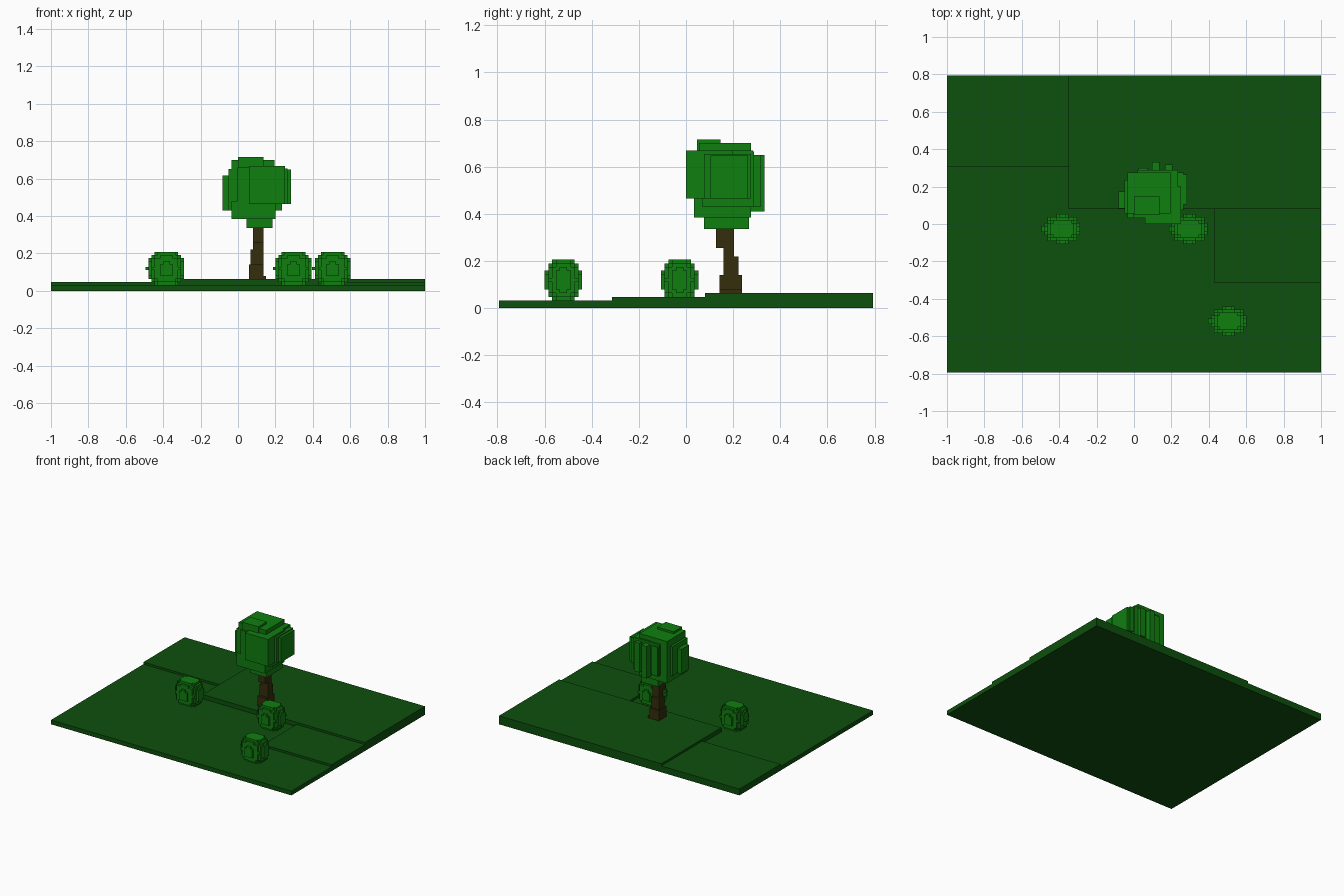
import bpy, bmesh
from mathutils import Vector

cube = bpy.data.objects.get("Cube")
if cube:
    bpy.data.objects.remove(cube, do_unlink=True)

V = 2 / 126            # edge of one voxel
DEPTH = 50 * V         # half depth of the ground


def material(name, rgb):
    mat = bpy.data.materials.new(name)
    mat.use_nodes = True
    mat.diffuse_color = (*rgb, 1)
    bsdf = mat.node_tree.nodes["Principled BSDF"]
    bsdf.inputs["Base Color"].default_value = (*rgb, 1)
    bsdf.inputs["Roughness"].default_value = 0.9
    return mat


GRASS = material("dark_grass_green", (0.004, 0.080, 0.004))
LEAF = material("leaf_green", (0.005, 0.210, 0.005))
BARK = material("bark_brown", (0.036, 0.026, 0.004))


def finish(name, bm, mat):
    bmesh.ops.recalc_face_normals(bm, faces=bm.faces)
    mesh = bpy.data.meshes.new(name)
    bm.to_mesh(mesh)
    bm.free()
    mesh.materials.append(mat)
    obj = bpy.data.objects.new(name, mesh)
    bpy.context.collection.objects.link(obj)
    return obj


def boxes(name, mat, specs):
    """One object from boxes given as (x0, x1, y0, y1, z0, z1)."""
    bm = bmesh.new()
    for x0, x1, y0, y1, z0, z1 in specs:
        made = bmesh.ops.create_cube(bm, size=1)["verts"]
        bmesh.ops.scale(bm, vec=(x1 - x0, y1 - y0, z1 - z0), verts=made)
        bmesh.ops.translate(bm, vec=((x0 + x1) / 2, (y0 + y1) / 2, (z0 + z1) / 2), verts=made)
    return finish(name, bm, mat)


def voxels(name, mat, cells, origin):
    """Outer skin of a set of voxel cells."""
    bm = bmesh.new()
    for cell in cells:
        for axis in range(3):
            for side in (0, 1):
                near = list(cell)
                near[axis] += 2 * side - 1
                if tuple(near) in cells:
                    continue
                b, c = (axis + 1) % 3, (axis + 2) % 3
                ring = [(0, 0), (1, 0), (1, 1), (0, 1)]
                verts = []
                for p, q in (ring if side else ring[::-1]):
                    co = list(cell)
                    co[axis] += side
                    co[b] += p
                    co[c] += q
                    verts.append(bm.verts.new(Vector(origin) + Vector(co) * V))
                bm.faces.new(verts)
    mesh = bpy.data.meshes.new(name)
    bmesh.ops.remove_doubles(bm, verts=bm.verts, dist=V * 0.1)
    bm.to_mesh(mesh)
    bm.free()
    mesh.materials.append(mat)
    obj = bpy.data.objects.new(name, mesh)
    bpy.context.collection.objects.link(obj)
    return obj


# Stepped ground
boxes("ground_slab", GRASS, [(-1, 1, -DEPTH, DEPTH, 0, 2 * V)])
boxes("high_terrace", GRASS, [(-0.35, 1, 0.08, DEPTH, 2 * V, 4 * V)])
boxes("back_right_step", GRASS, [(-1, -0.35, 0.305, DEPTH, 2 * V, 3 * V)])
boxes("front_left_step", GRASS, [(0.43, 1, -0.315, 0.08, 2 * V, 3 * V)])

# Crooked trunk
boxes("tree_trunk", BARK, [
    (0.06, 0.15, 0.143, 0.237, 4 * V, 0.08),
    (0.06, 0.136, 0.143, 0.237, 0.08, 0.14),
    (0.068, 0.136, 0.16, 0.222, 0.14, 0.22),
    (0.08, 0.136, 0.16, 0.204, 0.22, 0.256),
    (0.08, 0.136, 0.127, 0.204, 0.256, 0.40),
])

# Blocky crown
boxes("crown_core", LEAF, [
    (-0.035, 0.195, 0.056, 0.275, 0.385, 0.70),
    (-0.035, 0.20, 0.033, 0.267, 0.385, 0.48),
    (0.045, 0.185, 0.076, 0.267, 0.335, 0.45),
    (0.0, 0.136, 0.047, 0.147, 0.60, 0.715),
])
boxes("crown_front", LEAF, [
    (0.06, 0.25, 0.0, 0.20, 0.465, 0.668),
    (-0.003, 0.10, 0.033, 0.20, 0.43, 0.66),
])
boxes("crown_right", LEAF, [
    (-0.083, 0.0, 0.083, 0.174, 0.43, 0.615),
    (-0.052, 0.0, 0.056, 0.235, 0.43, 0.65),
])
boxes("crown_left", LEAF, [
    (0.10, 0.284, 0.104, 0.264, 0.465, 0.648),
    (0.10, 0.265, 0.076, 0.275, 0.465, 0.655),
    (0.10, 0.235, 0.07, 0.285, 0.43, 0.668),
])
boxes("crown_back", LEAF, [
    (0.095, 0.137, 0.20, 0.332, 0.41, 0.65),
    (0.165, 0.207, 0.20, 0.317, 0.43, 0.65),
    (0.025, 0.075, 0.20, 0.300, 0.43, 0.65),
    (0.02, 0.235, 0.20, 0.288, 0.43, 0.665),
])

# Rounded voxel bush: flattened front to back, cut off at the ground
bush = set()
for i in range(-6, 6):
    for j in range(-5, 5):
        for k in range(0, 11):
            dx, dy, dz = (i + 0.5) / 6.1, (j + 0.5) / 4.75, (k - 4.8) / 6.4
            if abs(dx) ** 2.3 + abs(dy) ** 2.3 + abs(dz) ** 2.3 <= 1:
                bush.add((i, j, k))
# Small leaf tips on the front and right sides
bush |= {(-1, -5, 5), (0, -5, 5), (-7, 0, 5), (-7, -1, 5)}

for name, x, y in (("bush_right", -0.383, -0.027),
                   ("bush_left", 0.297, -0.027),
                   ("bush_front", 0.506, -0.52)):
    voxels(name, LEAF, bush, (x, y, 2 * V))
